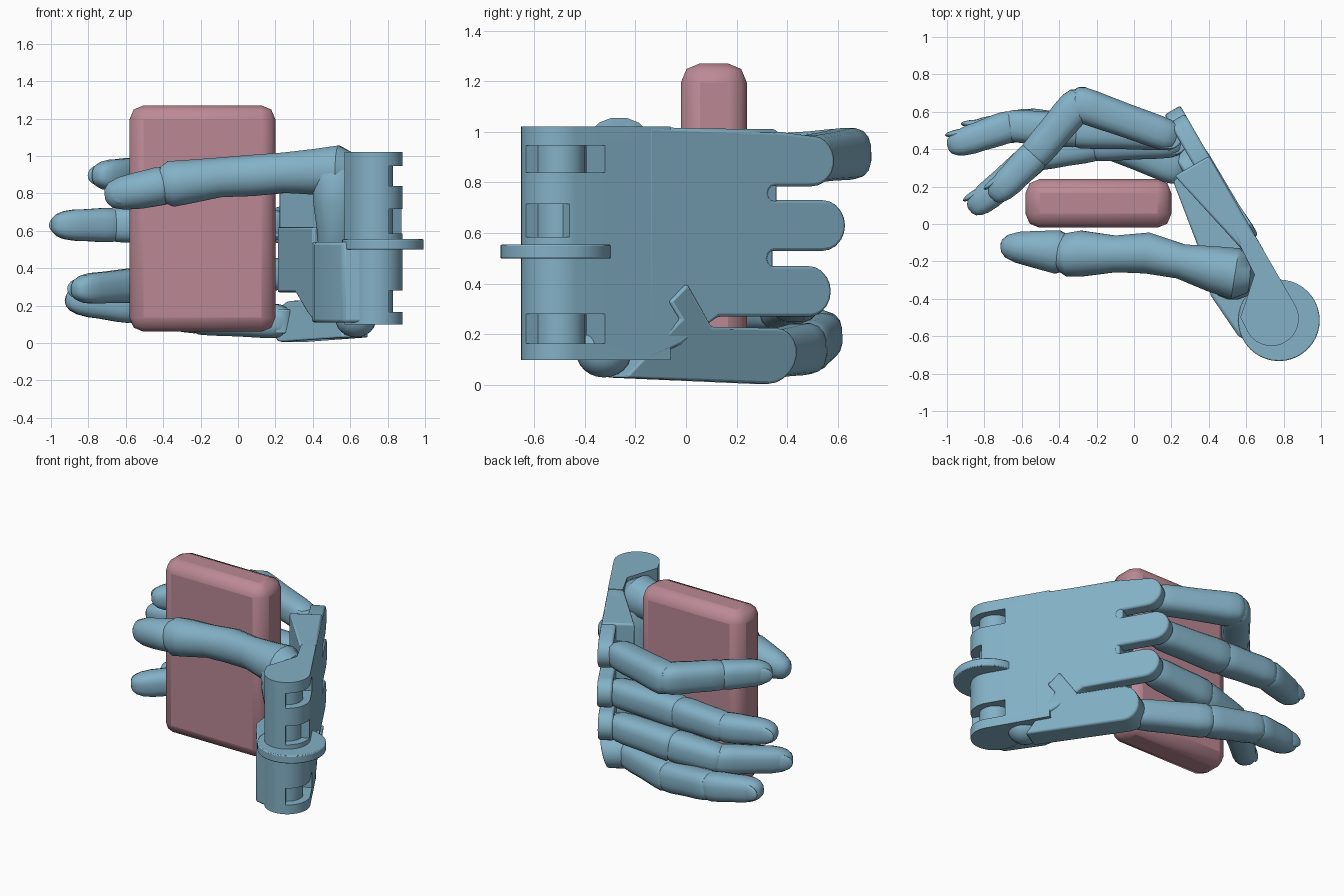
import bpy, bmesh, math
from mathutils import Vector, Matrix

if "Cube" in bpy.data.objects:
    bpy.data.objects.remove(bpy.data.objects["Cube"])


def material(name, col):
    m = bpy.data.materials.new(name)
    m.diffuse_color = (*col, 1)
    m.use_nodes = True
    m.node_tree.nodes["Principled BSDF"].inputs["Base Color"].default_value = m.diffuse_color
    return m


BLUE = material("blue_shell", (0.23, 0.44, 0.57))
PINK = material("pink_block", (0.50, 0.25, 0.30))


def smooth(ob):
    bpy.ops.object.select_all(action='DESELECT')
    ob.select_set(True)
    bpy.context.view_layer.objects.active = ob
    bpy.ops.object.shade_smooth_by_angle(angle=math.radians(35))


def finish(name, bm, mat=BLUE, bevel=0.0, segs=2):
    bmesh.ops.recalc_face_normals(bm, faces=bm.faces)
    me = bpy.data.meshes.new(name)
    bm.to_mesh(me)
    bm.free()
    me.materials.append(mat)
    ob = bpy.data.objects.new(name, me)
    bpy.context.collection.objects.link(ob)
    smooth(ob)
    if bevel:
        b = ob.modifiers.new("bevel", 'BEVEL')
        b.width, b.segments, b.limit_method = bevel, segs, 'ANGLE'
    return ob


# palm frame: u runs wrist to knuckles, v points out of the back of the hand
def palm(u, v, z):
    return Vector((0.72 - 0.5 * u + 0.866 * v, -0.48 + 0.866 * u + 0.5 * v, z))


def prism(name, pts, lo, hi, fn, bevel=0.0):
    bm = bmesh.new()
    a = [bm.verts.new(fn(p, q, lo)) for p, q in pts]
    b = [bm.verts.new(fn(p, q, hi)) for p, q in pts]
    bm.faces.new(a)
    bm.faces.new(b[::-1])
    n = len(pts)
    for i in range(n):
        bm.faces.new((a[i], a[(i + 1) % n], b[(i + 1) % n], b[i]))
    return finish(name, bm, bevel=bevel)


def arc(cx, cy, r, a0, a1, n=10):
    return [(cx + r * math.cos(math.radians(a0 + (a1 - a0) * i / n)),
             cy + r * math.sin(math.radians(a0 + (a1 - a0) * i / n))) for i in range(n + 1)]


def loft(name, pts, ref=(0, 0, 1), sides=16, power=2.5):
    bm = bmesh.new()
    P = [Vector(p[:3]) for p in pts]
    rings = []
    for i, p in enumerate(pts):
        t = (P[min(i + 1, len(P) - 1)] - P[max(i - 1, 0)]).normalized()
        s = t.cross(Vector(ref)).normalized()
        w = s.cross(t)
        ring = []
        for k in range(sides):
            a = 2 * math.pi * (k + 0.5) / sides
            c, d = math.cos(a), math.sin(a)
            c = math.copysign(abs(c) ** (2 / power), c)
            d = math.copysign(abs(d) ** (2 / power), d)
            ring.append(bm.verts.new(P[i] + s * c * p[3] + w * d * p[4]))
        rings.append(ring)
    for a, b in zip(rings, rings[1:]):
        for k in range(sides):
            bm.faces.new((a[k], a[(k + 1) % sides], b[(k + 1) % sides], b[k]))
    bm.faces.new(rings[0])
    bm.faces.new(rings[-1])
    return finish(name, bm)


def cylinder(name, c, r, h, bevel=0.0):
    bm = bmesh.new()
    bmesh.ops.create_cone(bm, cap_ends=True, segments=40, radius1=r, radius2=r, depth=h,
                          matrix=Matrix.Translation(c))
    return finish(name, bm, bevel=bevel)


def ball(name, c, scale, turn=0.0):
    bm = bmesh.new()
    bmesh.ops.create_uvsphere(bm, u_segments=20, v_segments=12, radius=1,
                              matrix=Matrix.Translation(c) @ Matrix.Rotation(turn, 4, 'Z') @ Matrix.Diagonal((*scale, 1)))
    return finish(name, bm)


# held block
bm = bmesh.new()
bmesh.ops.create_cube(bm, size=1, matrix=Matrix.Translation((-0.19, 0.11, 0.665)) @ Matrix.Diagonal((0.78, 0.26, 1.21, 1)))
finish("held_block", bm, PINK, 0.075, 2)

# wrist: round barrel with outer slots, thin above where the thumb sits, deep heel below
barrel = arc(-0.03, 0, 0.146, 90, 270, 20) + [(0.06, -0.14), (0.13, -0.06), (0.22, 0.04), (0.4, 0.05), (0.4, 0.146)]
heel = [(-0.1, 0.0), (-0.1, -0.12), (-0.03, -0.2), (0.24, -0.22), (0.36, -0.17), (0.4, 0.0)]
upper = prism("wrist_barrel", barrel, 0.1, 1.02, palm)
prism("wrist_heel", heel, 0.11, 0.54, palm, 0.015)
for z0, z1, u1 in ((0.165, 0.28, 0.1), (0.585, 0.715, -0.06), (0.84, 0.945, 0.1)):
    cut = prism("slot_cutter", [(-0.3, 0.0), (u1, 0.0), (u1, 0.3), (-0.3, 0.3)], z0, z1, palm)
    mod = upper.modifiers.new("slot", 'BOOLEAN')
    mod.object, mod.operation, mod.solver = cut, 'DIFFERENCE', 'EXACT'
    # bake the slot so the cutter can go away
    me = bpy.data.meshes.new_from_object(upper.evaluated_get(bpy.context.evaluated_depsgraph_get()))
    upper.modifiers.clear()
    upper.data = me
    bpy.data.objects.remove(cut)
smooth(upper)
cylinder("wrist_axle", palm(-0.02, 0, 0.56), 0.1, 0.88)
cylinder("wrist_disc", (0.775, -0.515, 0.527), 0.218, 0.055, 0.006)


# palm body: lower half thick at the heel, upper half hollowed for the thumb
def taper_low(u, z, v):
    return palm(u, v if v > 0 else -0.17 + (u - 0.36) * 0.16, z)


def taper_high(u, z, v):
    return palm(u, v if v > 0 else 0.05 - (u - 0.36) * 0.22, z)


prism("palm_body_lower", [(0.34, 0.12), (0.44, 0.17), (0.6, 0.27), (0.87, 0.27), (0.87, 0.62), (0.34, 0.62)],
      -1, 0.144, taper_low, 0.012)
prism("palm_body_upper", [(0.34, 0.58), (0.89, 0.58), (0.89, 1.01), (0.34, 1.015)], -1, 0.144, taper_high, 0.012)

# back plate with three rounded knuckle lobes
plate = [(0.3, 0.1), (0.45, 0.16), (0.62, 0.27)]
plate += arc(1.035, 0.37, 0.1, -90, 90) + arc(0.875, 0.50, 0.03, 270, 90, 6)
plate += arc(1.1, 0.63, 0.1, -90, 90) + arc(0.875, 0.757, 0.027, 270, 90, 6)
plate += arc(1.05, 0.885, 0.1, -90, 70) + [(0.9, 1.0), (0.3, 1.02)]
prism("back_plate", plate, 0.05, 0.147, lambda u, z, v: palm(u, v, z), 0.012)


# little finger plate, folded slightly inward
def folded(u, z, v):
    return palm(u, v - 0.25 * max(0.0, 0.26 - z), z)


prism("little_finger_plate", [(0.22, 0.03), (0.44, 0.26), (0.39, 0.33), (0.47, 0.40), (0.585, 0.23)]
      + arc(0.88, 0.115, 0.11, 90, -90), 0.0, 0.162, folded, 0.01)
ball("little_finger_pivot", palm(0.18, 0.0, 0.13), (0.11, 0.11, 0.1))


# one finger bone with rounded ends
def phalanx(name, a, b, r0, r1, tip=False):
    a, b = Vector(a), Vector(b)
    L = (b - a).length
    d = (b - a) / L
    st = [(-0.6 * r0, 0.5), (-0.3 * r0, 0.82), (0.02, 0.97), (0.08, 1.0), (L * 0.5, 0.98)]
    if tip:
        st += [(L - 0.13, 1.0), (L - 0.07, 0.92), (L - 0.03, 0.74), (L - 0.008, 0.5), (L, 0.25)]
    else:
        st += [(L - 0.08, 1.0), (L - 0.01, 0.98), (L + 0.25 * r1, 0.86), (L + 0.5 * r1, 0.55)]
    pts = []
    for s, k in st:
        r = (r0 + (r1 - r0) * min(max(s / L, 0), 1)) * k
        pts.append((*(a + d * s), r, r * 1.06))
    loft(name, pts, power=2.8)


def nail(name, a, b, side):
    a, b = Vector(a), Vector(b)
    d = (b - a).normalized()
    n = Vector((d.y, -d.x, 0)) * side
    ball(name, b - d * 0.085 + n * 0.054, (0.08, 0.02, 0.055), math.atan2(d.y, d.x) - 0.15 * side)


# four fingers: knuckle, two joints, tip
fingers = {
    "index": [(0.19, 0.47, 0.89), (-0.30, 0.645, 0.915), (-0.53, 0.37, 0.90), (-0.76, 0.135, 0.895)],
    "middle": [(0.195, 0.48, 0.63), (-0.30, 0.50, 0.63), (-0.66, 0.525, 0.63), (-0.995, 0.41, 0.63)],
    "ring": [(0.215, 0.44, 0.37), (-0.20, 0.43, 0.345), (-0.52, 0.37, 0.31), (-0.875, 0.07, 0.285)],
    "little": [(0.23, 0.29, 0.115), (-0.20, 0.47, 0.145), (-0.56, 0.535, 0.195), (-0.92, 0.47, 0.235)],
}
for name, j in fingers.items():
    phalanx(name + "_base_bone", j[0], j[1], 0.088, 0.098)
    phalanx(name + "_middle_bone", j[1], j[2], 0.096, 0.088)
    phalanx(name + "_tip_bone", j[2], j[3], 0.09, 0.074, True)
    nail(name + "_nail", j[2], j[3], 1)
    for i in range(3):
        cylinder(f"{name}_hinge_{i}", j[i], 0.07, 0.13, 0.008)

# thumb
loft("thumb_shaft", [
    (0.64, -0.27, 0.91, 0.04, 0.04), (0.61, -0.27, 0.915, 0.10, 0.10), (0.54, -0.265, 0.92, 0.14, 0.138),
    (0.42, -0.24, 0.915, 0.125, 0.125), (0.25, -0.20, 0.91, 0.095, 0.11), (0.07, -0.155, 0.895, 0.112, 0.112),
    (-0.10, -0.16, 0.885, 0.10, 0.108), (-0.28, -0.158, 0.86, 0.125, 0.12), (-0.36, -0.165, 0.85, 0.118, 0.125),
    (-0.40, -0.16, 0.845, 0.09, 0.10)], power=2.1)
loft("thumb_tip", [
    (-0.37, -0.155, 0.85, 0.10, 0.09), (-0.41, -0.15, 0.84, 0.118, 0.105), (-0.53, -0.135, 0.815, 0.10, 0.10),
    (-0.62, -0.125, 0.80, 0.085, 0.09), (-0.68, -0.12, 0.79, 0.062, 0.07), (-0.705, -0.118, 0.785, 0.035, 0.04),
    (-0.712, -0.118, 0.784, 0.015, 0.018)], power=2.1)
ball("thumb_nail", (-0.62, -0.185, 0.80), (0.08, 0.02, 0.058), -0.25)

# thumb root blending down into the palm
loft("thumb_root", [
    (0.53, -0.27, 0.98, 0.09, 0.09), (0.53, -0.27, 0.90, 0.135, 0.135), (0.53, -0.26, 0.75, 0.135, 0.13),
    (0.53, -0.25, 0.60, 0.115, 0.11), (0.51, -0.22, 0.45, 0.08, 0.08), (0.48, -0.2, 0.32, 0.03, 0.04)],
     ref=(1, 0, 0), power=2.2)
